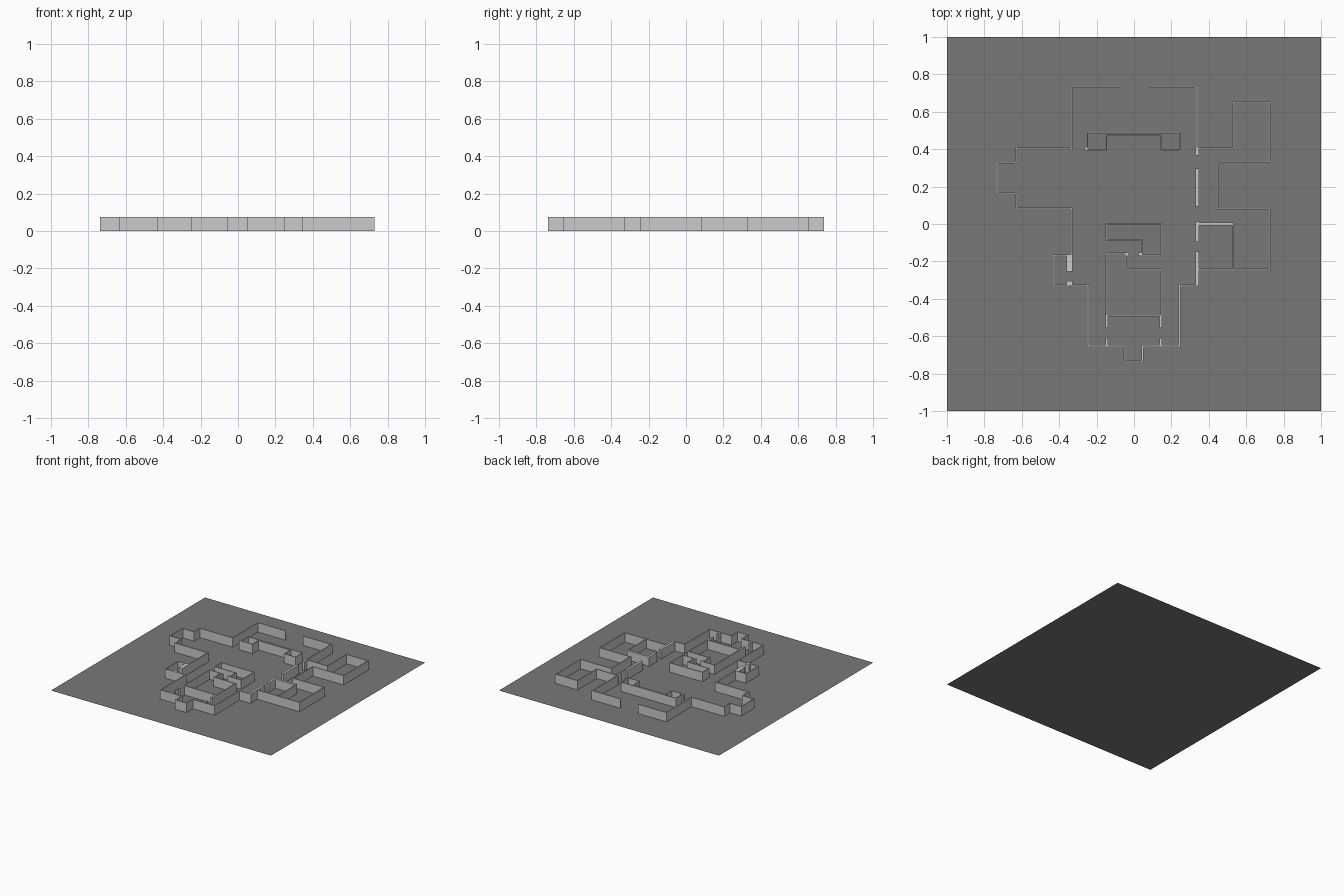
import bpy, bmesh
from mathutils import Vector

if "Cube" in bpy.data.objects:
    bpy.data.objects.remove(bpy.data.objects["Cube"])

H = 0.076   # wall height
T = 0.009   # usual wall thickness


def finish(bm, name):
    bmesh.ops.recalc_face_normals(bm, faces=bm.faces)
    me = bpy.data.meshes.new(name)
    bm.to_mesh(me)
    bm.free()
    ob = bpy.data.objects.new(name, me)
    bpy.context.collection.objects.link(ob)
    return ob


def wall(name, pts, t=T, closed=False):
    """Mitred wall following a right-angled centre line, standing on the floor."""
    p = [Vector(q) for q in pts]
    n = len(p)
    segs = n if closed else n - 1
    norm = []
    for i in range(segs):
        d = (p[(i + 1) % n] - p[i]).normalized()
        norm.append(Vector((-d.y, d.x)))
    bm = bmesh.new()
    rows = []
    for i in range(n):
        if closed or 0 < i < n - 1:
            off = norm[i - 1] + norm[i]
        else:
            off = norm[0] if i == 0 else norm[-1]
        a, b = p[i] + off * t / 2, p[i] - off * t / 2
        rows.append([bm.verts.new((v.x, v.y, z)) for v, z in
                     ((a, 0), (a, H), (b, H), (b, 0))])
    for i in range(segs):
        r, s = rows[i], rows[(i + 1) % n]
        for k in range(3):
            bm.faces.new((r[k], r[k + 1], s[k + 1], s[k]))
    if not closed:
        bm.faces.new(rows[0])
        bm.faces.new(rows[-1])
    return finish(bm, name)


def pier(name, x0, x1, y0, y1):
    return wall(name, [((x0 + x1) / 2, y0), ((x0 + x1) / 2, y1)], x1 - x0)


# ground slab
bm = bmesh.new()
bmesh.ops.create_grid(bm, x_segments=1, y_segments=1, size=1)
floor = finish(bm, "floor")
mat = bpy.data.materials.new("dark_grey")
mat.diffuse_color = (0.19, 0.19, 0.19, 1)
mat.use_nodes = True
mat.node_tree.nodes["Principled BSDF"].inputs["Base Color"].default_value = mat.diffuse_color
floor.data.materials.append(mat)

# outer walls of the main hall
wall("west_outer_wall", [
    (-0.08, 0.733), (-0.333, 0.733), (-0.333, 0.405), (-0.63, 0.405),
    (-0.63, 0.328), (-0.732, 0.328), (-0.732, 0.165), (-0.63, 0.165),
    (-0.63, 0.085), (-0.333, 0.085), (-0.333, -0.165)])
wall("south_outer_wall", [
    (-0.33, -0.167), (-0.428, -0.167), (-0.428, -0.328), (-0.246, -0.328),
    (-0.246, -0.652), (-0.052, -0.652), (-0.052, -0.734), (0.045, -0.734),
    (0.045, -0.652), (0.243, -0.652), (0.243, -0.328), (0.345, -0.328)], 0.0095)
wall("north_east_outer_wall", [(0.08, 0.733), (0.337, 0.733), (0.337, 0.405)])

# thick piers between doorways
for i, (y0, y1) in enumerate([(0.367, 0.408), (0.094, 0.297),
                              (-0.095, 0.013), (-0.328, -0.147)]):
    pier(f"east_door_pier_{i}", 0.328, 0.347, y0, y1)
for i, (y0, y1) in enumerate([(-0.255, -0.165), (-0.328, -0.305)]):
    pier(f"west_door_pier_{i}", -0.36, -0.329, y0, y1)

# eastern rooms
wall("east_rooms_wall", [
    (0.345, 0.405), (0.53, 0.405), (0.53, 0.652), (0.726, 0.652),
    (0.726, 0.333), (0.447, 0.333), (0.447, 0.082), (0.726, 0.082),
    (0.726, -0.241), (0.345, -0.241)], 0.008)
wall("east_partition_thick", [(0.345, 0.0), (0.531, 0.0)], 0.018)
wall("east_partition_thin", [(0.53, -0.008), (0.53, -0.238)], 0.006)

# U-shaped northern block
wall("north_block", [
    (-0.248, 0.488), (0.246, 0.488), (0.246, 0.396), (0.145, 0.396),
    (0.145, 0.475), (-0.147, 0.475), (-0.147, 0.396), (-0.248, 0.396)],
    0.006, True)
pier("north_block_stub", -0.264, -0.248, 0.393, 0.411)

# central blocks
wall("centre_block", [
    (-0.149, 0.0), (0.145, 0.0), (0.145, -0.167), (0.043, -0.167),
    (0.043, -0.086), (-0.149, -0.086)], 0.007, True)
wall("south_room", [
    (-0.045, -0.157), (-0.149, -0.157), (-0.149, -0.49), (0.147, -0.49),
    (0.147, -0.241), (-0.045, -0.241)], 0.008, True)
pier("centre_door_jamb_right", 0.025, 0.043, -0.171, -0.152)
pier("centre_door_jamb_left", -0.045, -0.026, -0.171, -0.153)

# paired door jambs of the southern corridor
for side, x in (("left", -0.146), ("right", 0.143)):
    pier(f"corridor_jamb_upper_{side}", x - 0.007, x + 0.007, -0.555, -0.49)
    pier(f"corridor_jamb_lower_{side}", x - 0.007, x + 0.007, -0.652, -0.61)
